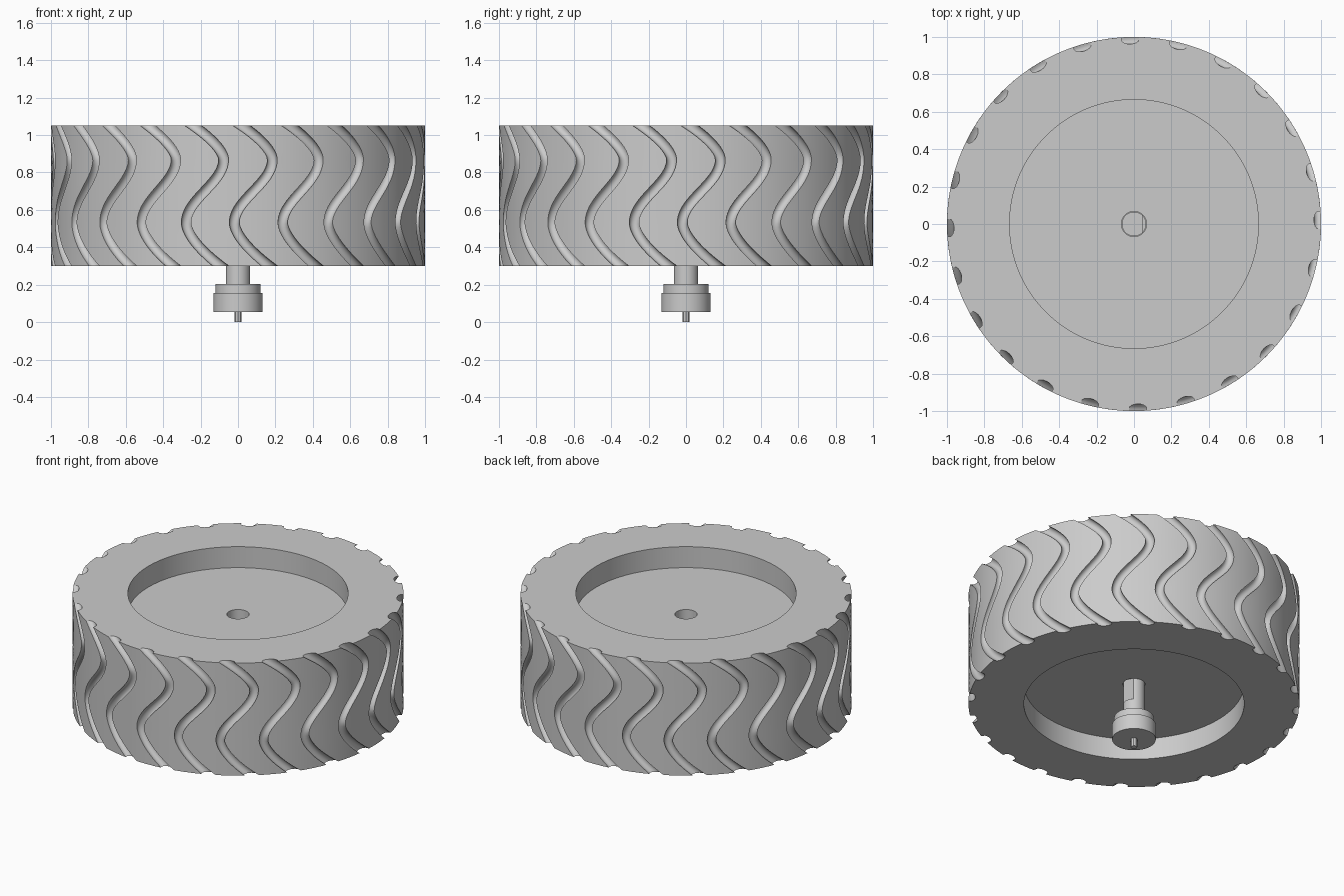
import bpy
import bmesh
import math

cube = bpy.data.objects.get("Cube")
if cube:
    bpy.data.objects.remove(cube)

GROOVES = 24
PITCH = math.tau / GROOVES
Z0, Z1 = 0.30, 1.05            # wheel bottom and top
RECESS = 0.14                  # depth of both side recesses
ROWS = 40

grey = bpy.data.materials.new("plain grey")
grey.use_nodes = True
grey.diffuse_color = (0.6, 0.6, 0.6, 1)
grey.node_tree.nodes["Principled BSDF"].inputs["Base Color"].default_value = (0.6, 0.6, 0.6, 1)


def finish(name, bm):
    bmesh.ops.recalc_face_normals(bm, faces=bm.faces[:])
    mesh = bpy.data.meshes.new(name)
    bm.to_mesh(mesh)
    bm.free()
    mesh.materials.append(grey)
    obj = bpy.data.objects.new(name, mesh)
    bpy.context.collection.objects.link(obj)
    bpy.ops.object.select_all(action='DESELECT')
    obj.select_set(True)
    bpy.context.view_layer.objects.active = obj
    bpy.ops.object.shade_smooth_by_angle(angle=math.radians(30))
    return obj


def groove_angle(z):
    """S-shaped groove centreline, as an angle along the tread."""
    low, high = 0.53, 0.87
    trough, peak = -0.02, 0.185
    if z < low:
        return trough + 0.19 * ((low - z) / (low - Z0)) ** 1.6
    if z > high:
        return peak - 0.165 * ((z - high) / (Z1 - high)) ** 1.6
    return trough + (peak - trough) * (1 - math.cos(math.pi * (z - low) / (high - low))) / 2


def tread_section(z):
    """One ring of (angle, radius): round grooves with plain lands between."""
    slope = (groove_angle(z + 0.001) - groove_angle(z - 0.001)) / 0.002
    widen = math.hypot(1, slope)
    r, centre = 0.028, 0.99
    reach = math.acos((centre - 1) / r)
    half = r * math.sin(reach) * widen
    period = []
    for i in range(11):
        phi = reach * (i / 5 - 1)
        period.append((r * math.sin(phi) * widen, centre - r * math.cos(phi)))
    for i in range(1, 5):
        period.append((half + (PITCH - 2 * half) * i / 5, 1.0))
    start = groove_angle(z) - math.pi / 2
    return [(start + k * PITCH + a, rad) for k in range(GROOVES) for a, rad in period]


# Wheel: rings run round the tread, the recesses and the hub bore
rings = []
for i in range(ROWS + 1):
    z = Z0 + (Z1 - Z0) * i / ROWS
    rings.append([(a, rad, z) for a, rad in tread_section(z)])
count = len(rings[0])
for rad, z in ((0.665, Z1), (0.665, Z1 - RECESS), (0.067, Z1 - RECESS),
               (0.067, Z0 + RECESS), (0.665, Z0 + RECESS), (0.665, Z0)):
    rings.append([(-math.pi / 2 + math.tau * j / count, rad, z) for j in range(count)])

bm = bmesh.new()
verts = [[bm.verts.new((rad * math.cos(a), rad * math.sin(a), z)) for a, rad, z in ring]
         for ring in rings]
for i, ring in enumerate(verts):
    above = verts[(i + 1) % len(verts)]
    for j in range(count):
        k = (j + 1) % count
        bm.faces.new((ring[j], ring[k], above[k], above[j]))
finish("wheel", bm)


def post(name, radius, bottom, top, sides=48, flat=None):
    """Upright cylinder, optionally cut to a flat on the +x side."""
    bm = bmesh.new()
    bmesh.ops.create_cone(bm, cap_ends=True, segments=sides, radius1=radius,
                          radius2=radius, depth=top - bottom)
    bmesh.ops.translate(bm, verts=bm.verts, vec=(0, 0, (top + bottom) / 2))
    if flat:
        cut = bmesh.ops.bisect_plane(bm, geom=bm.verts[:] + bm.edges[:] + bm.faces[:],
                                     plane_co=(flat, 0, 0), plane_no=(1, 0, 0),
                                     clear_outer=True)
        edges = [e for e in cut["geom_cut"] if isinstance(e, bmesh.types.BMEdge)]
        bmesh.ops.edgeloop_fill(bm, edges=edges)
    return finish(name, bm)


# Axle and its coupling
post("axle_flatted", 0.065, 0.30, 0.70, flat=0.045)
post("axle_round", 0.065, 0.20, 0.30)
post("coupling_collar", 0.12, 0.155, 0.205)
post("coupling_body", 0.132, 0.055, 0.155)
post("end_pin", 0.02, 0, 0.055, sides=8)
